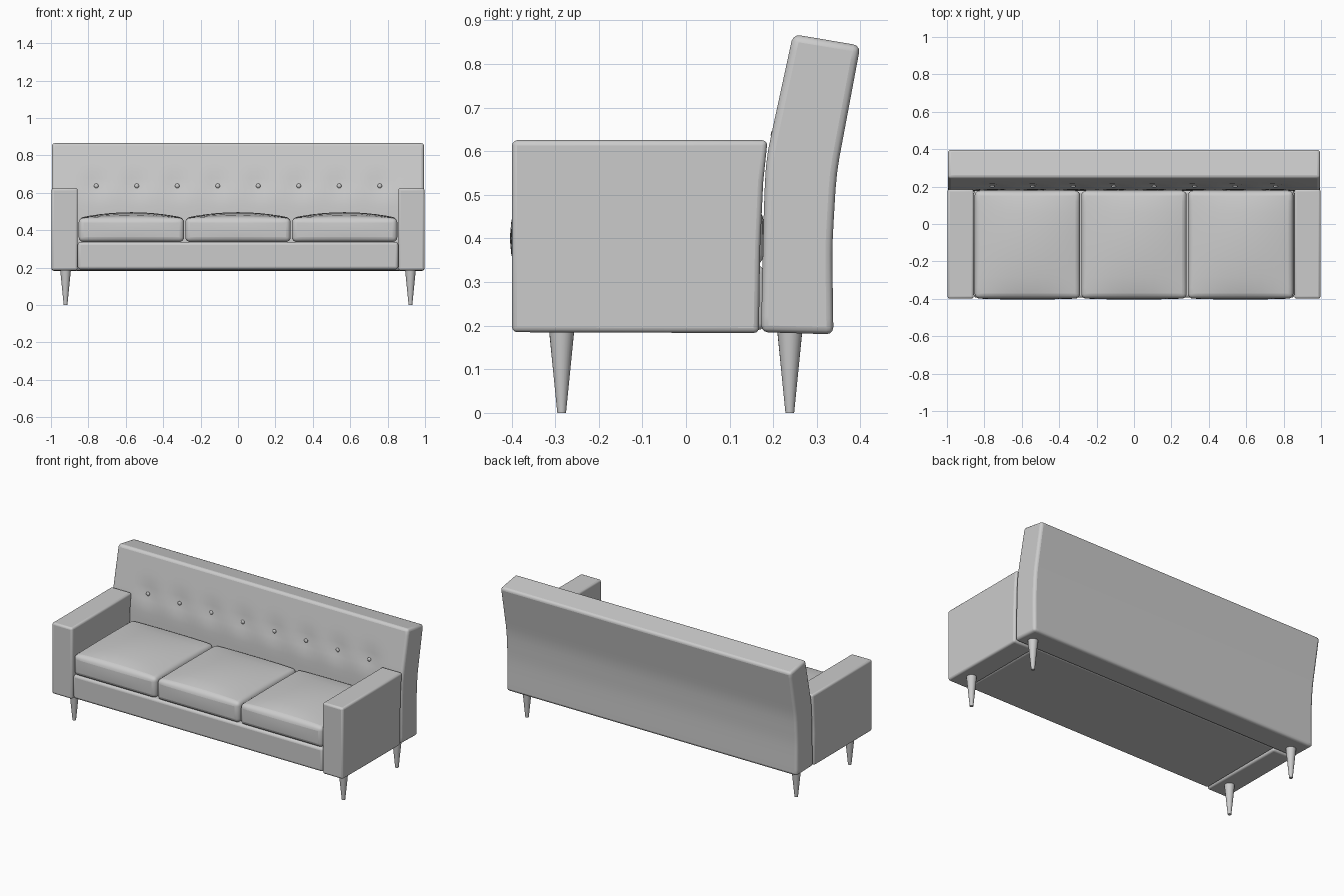
import bpy, bmesh, math
from mathutils import Vector

if "Cube" in bpy.data.objects:
    bpy.data.objects.remove(bpy.data.objects["Cube"])


def finish(bm, name, bevel=0.0, segments=3):
    bmesh.ops.recalc_face_normals(bm, faces=bm.faces)
    me = bpy.data.meshes.new(name)
    bm.to_mesh(me)
    bm.free()
    ob = bpy.data.objects.new(name, me)
    bpy.context.collection.objects.link(ob)
    bpy.context.view_layer.objects.active = ob
    ob.select_set(True)
    if bevel:
        mod = ob.modifiers.new("rounded_edges", 'BEVEL')
        mod.width = bevel
        mod.segments = segments
        mod.limit_method = 'ANGLE'
        mod.angle_limit = math.radians(40)
    bpy.ops.object.shade_smooth_by_angle(angle=math.radians(50))
    ob.select_set(False)
    return ob


def loft(profile, xs, shape=lambda p: p):
    """Sweep a closed y-z profile along x, with optional vertex shaping."""
    bm = bmesh.new()
    rings = [[bm.verts.new(shape(Vector((x, y, z)))) for y, z in profile] for x in xs]
    n = len(profile)
    for a, b in zip(rings, rings[1:]):
        for i in range(n):
            j = (i + 1) % n
            bm.faces.new((a[i], a[j], b[j], b[i]))
    bm.faces.new(rings[0])
    bm.faces.new(rings[-1])
    return bm


def box(x0, x1, y0, y1, z0, z1):
    return loft([(y0, z0), (y1, z0), (y1, z1), (y0, z1)], [x0, x1])


def curve_y(points, z):
    """Smoothed piecewise-linear lookup of y at height z."""
    def lin(z):
        if z <= points[0][0]:
            return points[0][1]
        for (za, ya), (zb, yb) in zip(points, points[1:]):
            if z <= zb or (zb, yb) == points[-1]:
                return ya + (yb - ya) * (z - za) / (zb - za)
    return (lin(z - 0.03) + lin(z) + lin(z + 0.03)) / 3


# Backrest: bent, leaning slab with a row of button dimples
front = [(0.18, 0.172), (0.45, 0.178), (0.58, 0.183), (0.866, 0.245)]
rear = [(0.18, 0.338), (0.38, 0.335), (0.55, 0.345), (0.843, 0.400)]
rows = 18
button_z = 0.637
button_xs = [(i - 3.5) * 0.2165 for i in range(8)]
back_profile = []
for i in range(rows + 1):
    z = 0.18 + (0.842 - 0.18) * i / rows
    back_profile.append((curve_y(rear, z), z))
for i in range(rows, -1, -1):
    z = 0.185 + (0.868 - 0.185) * i / rows
    back_profile.append((curve_y(front, z), z))


def tuft(p):
    if p.y < curve_y(front, p.z) + 0.005:
        for bx in button_xs:
            d = math.hypot(p.x - bx, p.z - button_z)
            p.y += 0.011 * math.exp(-(d / 0.06) ** 2)
    return p


xs = [-0.995 + 1.99 * i / 56 for i in range(57)]
finish(loft(back_profile, xs, tuft), "backrest", 0.016)

# Buttons
for bx in button_xs:
    bm = bmesh.new()
    bmesh.ops.create_uvsphere(bm, u_segments=16, v_segments=8, radius=0.012)
    bmesh.ops.scale(bm, vec=(1, 0.6, 1), verts=bm.verts)
    bmesh.ops.translate(bm, vec=(bx, curve_y(front, button_z) + 0.006, button_z), verts=bm.verts)
    finish(bm, "back_button")

# Base under the cushions
finish(box(-0.857, 0.857, -0.394, 0.18, 0.19, 0.337), "seat_base", 0.015)

# Arms, with the rear edge following the backrest
arm_profile = [(-0.399, 0.185), (0.167, 0.183), (0.170, 0.38), (0.177, 0.53), (0.187, 0.625), (-0.399, 0.625)]
for side in (-1, 1):
    finish(loft(arm_profile, [side * 0.857, side * 0.997]), "arm", 0.012)

# Three crowned seat cushions
n = 10
hw, y0, y1, z0, z1 = 0.282, -0.398, 0.178, 0.337, 0.466
ys = [y0 + (y1 - y0) * i / n for i in range(n + 1)]
cushion_profile = [(y, z0) for y in ys] + [(y1, 0.4)] + [(y, z1) for y in reversed(ys)] + [(y0, 0.4)]


def crown(p):
    u = p.x / hw
    v = (2 * p.y - y0 - y1) / (y1 - y0)
    if p.z > z1 - 0.001:
        p.z += 0.03 * (1 - u * u) * (1 - v * v) ** 0.7 if abs(v) < 0.999 else 0
    elif p.z > z0 + 0.01:
        p.y -= 0.006 * (1 - u * u) * (1 if v < 0 else 0)
    return p


for cx in (-0.57, 0, 0.57):
    bm = loft(cushion_profile, [-hw + 2 * hw * i / n for i in range(n + 1)], crown)
    bmesh.ops.translate(bm, vec=(cx, 0, 0), verts=bm.verts)
    finish(bm, "seat_cushion", 0.026, 4)

# Tapered round legs
for side in (-1, 1):
    for y, name in ((-0.285, "front_leg"), (0.238, "rear_leg")):
        bm = bmesh.new()
        bmesh.ops.create_cone(bm, cap_ends=True, segments=24, radius1=0.010, radius2=0.029, depth=0.19)
        bmesh.ops.translate(bm, vec=(side * 0.922, y, 0.095), verts=bm.verts)
        finish(bm, name)
